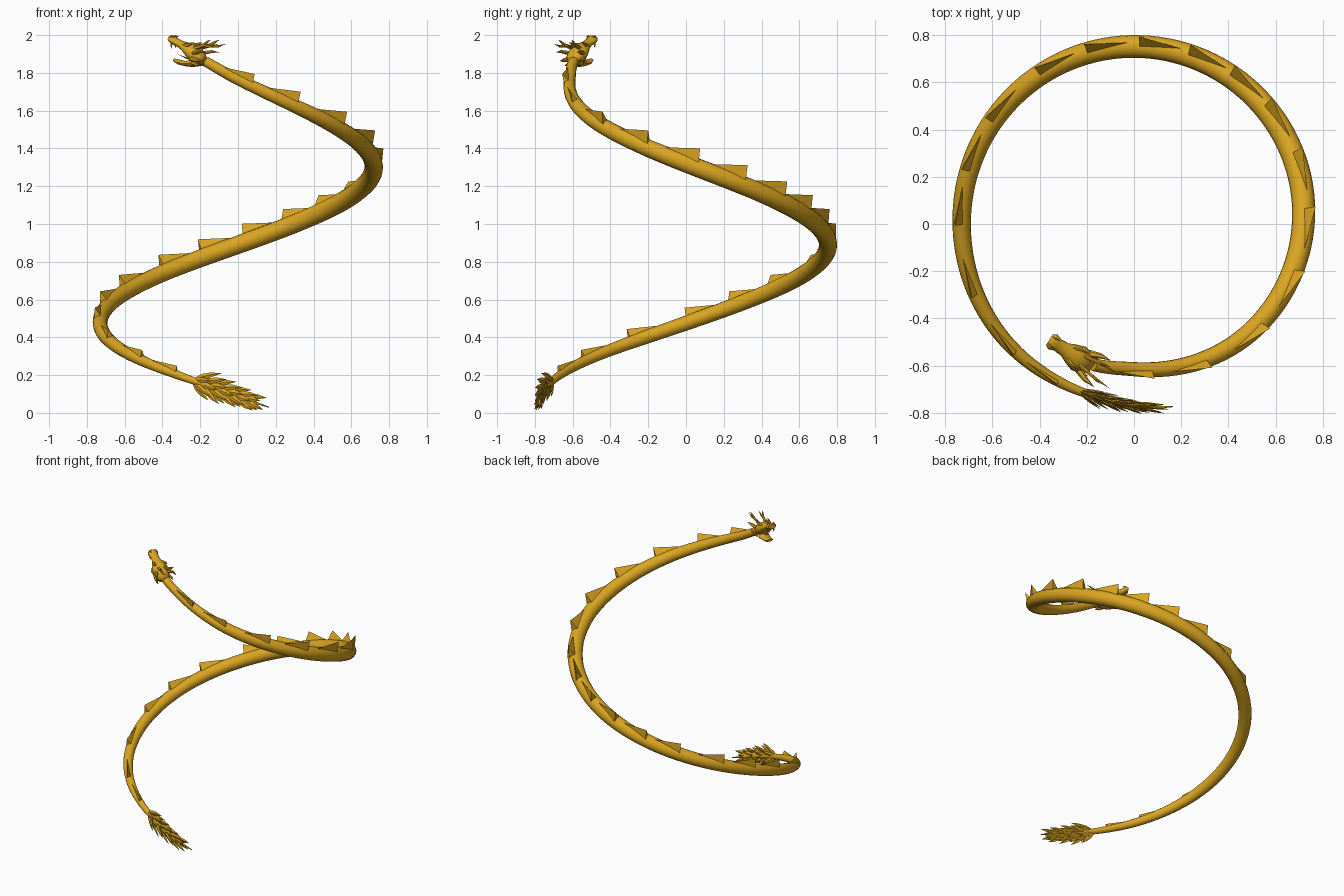
import bpy, bmesh, math
from mathutils import Vector

if "Cube" in bpy.data.objects:
    bpy.data.objects.remove(bpy.data.objects["Cube"])

gold = bpy.data.materials.new("gold")
gold.use_nodes = True
colour = (0.70, 0.376, 0.0144, 1)
gold.diffuse_color = colour
gold.node_tree.nodes["Principled BSDF"].inputs["Base Color"].default_value = colour

UP = Vector((0, 0, 1))


def make(name, verts, faces, smooth=True):
    mesh = bpy.data.meshes.new(name)
    mesh.from_pydata(verts, [], faces)
    mesh.materials.append(gold)
    bm = bmesh.new()
    bm.from_mesh(mesh)
    bmesh.ops.recalc_face_normals(bm, faces=bm.faces)
    bm.to_mesh(mesh)
    bm.free()
    obj = bpy.data.objects.new(name, mesh)
    bpy.context.collection.objects.link(obj)
    if smooth:
        bpy.context.view_layer.objects.active = obj
        obj.select_set(True)
        bpy.ops.object.shade_smooth_by_angle(angle=math.radians(45))
        obj.select_set(False)


def loft(name, rings, sides=10, smooth=True):
    """Skin over elliptical rings given as (centre, side vector, up vector)."""
    verts, faces = [], []
    for c, a, b in rings:
        for k in range(sides):
            t = math.tau * k / sides
            verts.append(c + a * math.cos(t) + b * math.sin(t))
    for i in range(len(rings) - 1):
        for k in range(sides):
            p, q = i * sides + k, i * sides + (k + 1) % sides
            faces.append((p, q, q + sides, p + sides))
    faces.append(tuple(reversed(range(sides))))
    faces.append(tuple(range(len(verts) - sides, len(verts))))
    make(name, verts, faces, smooth)


def spike(name, pts, width, thick, normal, profile, sides=6):
    """Pointed horn or leaf along a few points, scaled by a profile."""
    rings = []
    for i, (p, s) in enumerate(zip(pts, profile)):
        d = (pts[min(i + 1, len(pts) - 1)] - pts[max(i - 1, 0)]).normalized()
        a = d.cross(normal).normalized()
        b = a.cross(d).normalized()
        rings.append((p, a * width * s, b * thick * s))
    loft(name, rings, sides, sides > 4)


# Spiral: angle clockwise from the front, distance from axis, height, thickness
KEYS = [(-12, .79, .03, .003), (15, .747, .155, .018), (48, .735, .295, .03),
        (90, .73, .475, .039), (180, .752, .89, .048), (250, .732, 1.225, .05),
        (310, .676, 1.515, .042), (360, .615, 1.765, .03), (376, .62, 1.86, .027)]


def spiral(phi):
    i = max(0, min(len(KEYS) - 2, sum(k[0] <= phi for k in KEYS) - 1))

    def slope(j, c):
        lo, hi = KEYS[max(j - 1, 0)], KEYS[min(j + 1, len(KEYS) - 1)]
        return (hi[c] - lo[c]) / (hi[0] - lo[0])

    k0, k1 = KEYS[i], KEYS[i + 1]
    w = k1[0] - k0[0]
    t = (phi - k0[0]) / w
    r, z, thick = [(2*t**3 - 3*t*t + 1) * k0[c] + (t**3 - 2*t*t + t) * w * slope(i, c)
                   + (3*t*t - 2*t**3) * k1[c] + (t**3 - t*t) * w * slope(i + 1, c)
                   for c in (1, 2, 3)]
    out = Vector((-math.sin(math.radians(phi)), -math.cos(math.radians(phi)), 0))
    return out * r + UP * z, out, max(thick, .002)


def tangent(phi):
    return (spiral(phi + .5)[0] - spiral(phi - .5)[0]).normalized()


# Body
rings = []
for i in range(131):
    phi = -12 + 388 * i / 130
    c, out, thick = spiral(phi)
    d = tangent(phi)
    side = (out - d * out.dot(d)).normalized()
    rings.append((c, side * thick, side.cross(d) * thick))
loft("body", rings, 16)

# Back fins: wedges that rise towards the tail and drop straight down
for n, phi in enumerate((26, 43, 66, 90, 108, 126, 148, 165, 182, 198,
                         213, 228, 246, 265, 286, 308, 332, 353)):
    c, out, thick = spiral(phi)
    front, out2, thick2 = spiral(phi + 14)
    slant = .25 + .0009 * phi
    lean = out * slant + UP
    rear = c + lean * thick * .6
    peak = c + lean * thick * 2.17 - tangent(phi) * .008
    tip = front + (out2 * slant + UP) * thick2 * .88
    half = out * thick * .6
    make("back_fin_%d" % (n + 1), [rear - half, rear + half, peak, tip],
         [(0, 1, 2), (0, 2, 3), (1, 3, 2), (0, 3, 1)], False)

# Tail tuft: rows of broad leaves fanned above, below and to the sides
for row in range(7):
    phi = 19 - row * 3.4
    c, out, thick = spiral(phi)
    d = -tangent(phi)
    n = (UP - d * UP.dot(d)).normalized()
    s = d.cross(n)
    for k in range(6):
        beta = math.tau * (k + .5 * (row % 2)) / 6
        spread = n * math.cos(beta) + s * math.sin(beta) * .5
        length = .17 - .03 * (k % 2) - .006 * row
        a = math.radians(31 - row * 2)
        aim = d * math.cos(a) + spread * math.sin(a)
        pts = [c, c + aim * length * .35 + spread * .006,
               c + aim * length * .65 + spread * .006, c + aim * length]
        spike("tail_leaf_%d_%d" % (row + 1, k + 1), pts, .016, .006, s,
              (.45, 1, .75, .03), 4)

# Head frame: forward, sideways and up around the top of the neck
BASE = Vector((-.21, -.585, 1.885))
FWD = Vector((-.84, .54, 0)).normalized()
SIDE = UP.cross(FWD)


def head(f, s, u):
    return BASE + FWD * f + SIDE * s + UP * u


def head_loft(name, rows):
    loft(name, [(head(f, 0, u), SIDE * w, UP * h) for f, u, w, h in rows], 12)


# Skull with raised snout, and the dropped jaw
head_loft("skull", [(-.04, -.015, .026, .024), (-.01, .0, .05, .046),
                    (.03, .02, .058, .048), (.065, .038, .046, .038),
                    (.1, .06, .03, .025), (.135, .078, .028, .021),
                    (.158, .089, .037, .024), (.176, .094, .027, .016)])
head_loft("lower_jaw", [(-.02, -.022, .038, .026), (.035, -.034, .04, .02),
                        (.08, -.036, .03, .014), (.12, -.028, .03, .013),
                        (.148, -.018, .018, .009)])
HORN = (1, .85, .55, .04)
BLADE = (1, .7, .04)
spike("tongue", [head(.02, 0, -.012), head(.07, 0, -.008), head(.125, 0, .012)],
      .016, .006, UP, BLADE)

# Paired horns, ears, spikes, brows, nostrils and fangs: width, profile, points
PAIRS = {
    "horn": (.012, HORN, [(.01, .022, .045), (-.05, .03, .06),
                          (-.1, .034, .055), (-.15, .036, .068)]),
    "horn_tine": (.009, BLADE, [(-.05, .03, .06), (-.08, .038, .078), (-.105, .042, .09)]),
    "ear": (.016, BLADE, [(0, .042, .02), (-.045, .06, .028), (-.09, .066, .024)]),
    "cheek_spike": (.015, BLADE, [(.015, .044, -.01), (-.03, .056, -.018), (-.065, .056, -.022)]),
    "jaw_spike": (.012, BLADE, [(.02, .03, -.03), (-.015, .042, -.042), (-.045, .042, -.046)]),
    "brow": (.015, BLADE, [(.07, .028, .058), (.04, .038, .064), (0, .04, .075)]),
    "nostril": (.011, BLADE, [(.165, .018, .1), (.155, .02, .108), (.135, .02, .108)]),
    "fang": (.007, BLADE, [(.155, .02, .075), (.157, .021, .058), (.154, .02, .045)]),
}
for name, (width, profile, pts) in PAIRS.items():
    for label, sign in (("left", 1), ("right", -1)):
        path = [head(f, s * sign, u) for f, s, u in pts]
        normal = UP if name == "ear" else SIDE
        spike(label + "_" + name, path, width, width * .75, normal, profile)
